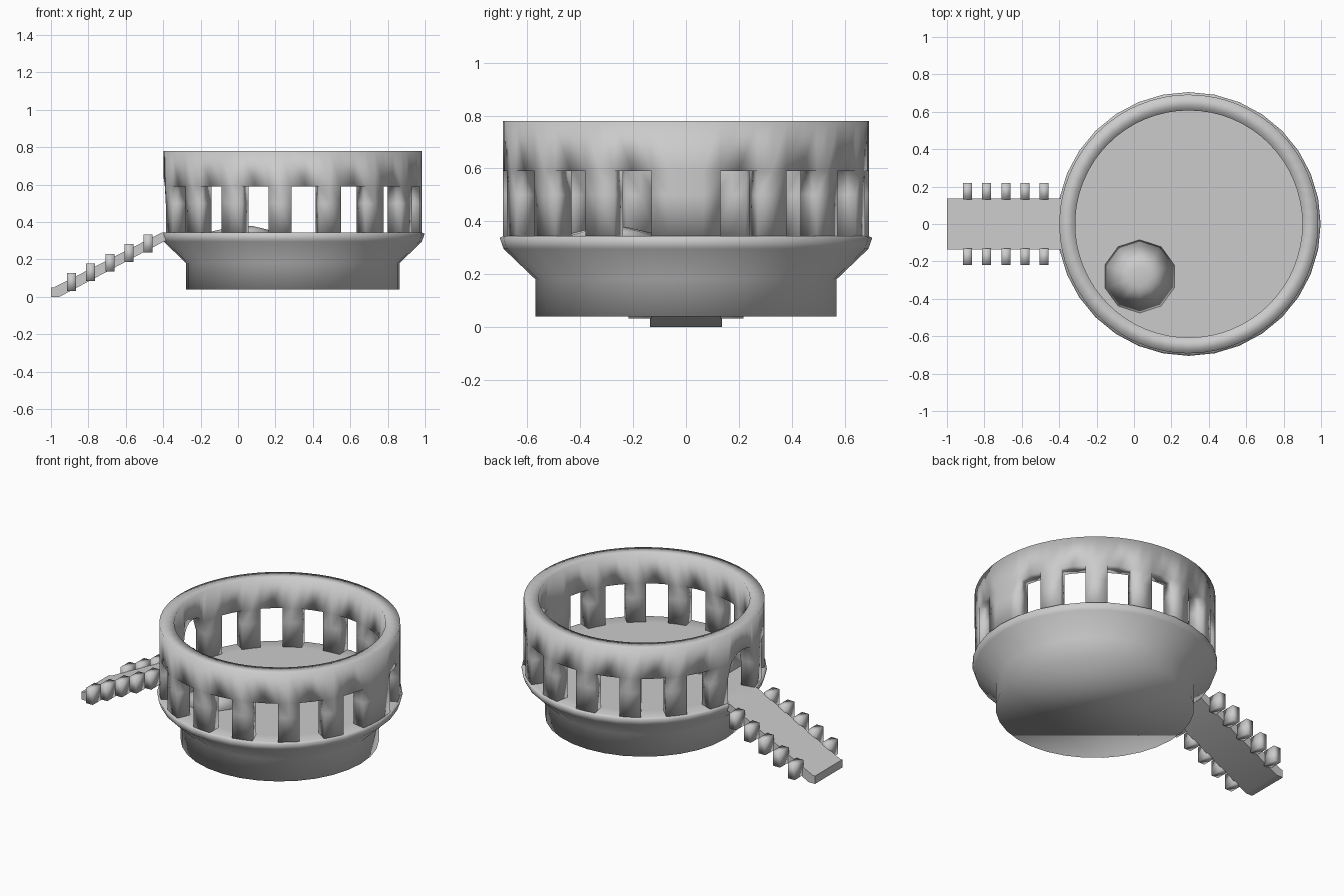
import bpy, bmesh, math
from mathutils import Vector

if "Cube" in bpy.data.objects:
    bpy.data.objects.remove(bpy.data.objects["Cube"])

CX = 0.293            # tower axis
FLOOR, LINTEL, TOP = 0.345, 0.59, 0.78
SPRING = 0.50         # where the door arch starts to curve
OUTER, INNER = 0.692, 0.607

stone = bpy.data.materials.new("plain grey")
stone.use_nodes = True
stone.diffuse_color = (0.6, 0.6, 0.6, 1)
stone.node_tree.nodes["Principled BSDF"].inputs["Base Color"].default_value = stone.diffuse_color


def finish(bm, name, angle=None):
    bmesh.ops.recalc_face_normals(bm, faces=bm.faces)
    mesh = bpy.data.meshes.new(name)
    bm.to_mesh(mesh)
    bm.free()
    mesh.materials.append(stone)
    obj = bpy.data.objects.new(name, mesh)
    bpy.context.collection.objects.link(obj)
    bpy.ops.object.select_all(action='DESELECT')
    obj.select_set(True)
    bpy.context.view_layer.objects.active = obj
    if angle is None:
        bpy.ops.object.shade_smooth()
    else:
        bpy.ops.object.shade_smooth_by_angle(angle=math.radians(angle))
    return obj


def polar(radius, degrees, z):
    a = math.radians(degrees)
    return Vector((CX + radius * math.cos(a), radius * math.sin(a), z))


def lathe(name, profile, segments=32):
    bm = bmesh.new()
    rings = [[bm.verts.new(polar(r, 360 * i / segments, z)) for i in range(segments)]
             for r, z in profile]
    for low, high in zip(rings, rings[1:]):
        for i in range(segments):
            j = (i + 1) % segments
            bm.faces.new((low[i], low[j], high[j], high[i]))
    bm.faces.new(rings[0])
    bm.faces.new(rings[-1])
    return finish(bm, name)


def block(name, x0, x1, y0, y1, z0, z1, slope=0.0, angle=None):
    """Box whose +x end is raised by slope."""
    bm = bmesh.new()
    bmesh.ops.create_cube(bm, size=1)
    for v in bm.verts:
        up = v.co.x > 0
        v.co = (x1 if up else x0, y1 if v.co.y > 0 else y0,
                (z1 if v.co.z > 0 else z0) + (slope if up else 0))
    return finish(bm, name, angle)


# Base: drum, flared underside, flange and floor
lathe("base_and_floor", [(0.57, 0.04), (0.57, 0.18), (0.69, 0.295),
                         (0.705, FLOOR - 0.008), (0.69, FLOOR), (0.6, FLOOR), (0.3, FLOOR)])

# Low mound on the floor
bm = bmesh.new()
bmesh.ops.create_cone(bm, cap_ends=True, segments=10, radius1=0.2, radius2=0.05, depth=0.035)
bmesh.ops.translate(bm, verts=bm.verts, vec=(0.03, -0.28, FLOOR + 0.0165))
finish(bm, "floor_mound")

# Gallery wall: wedge cells, where a face shared by two cells cancels out
cells = {}


def add_cell(a0, a1, lows, highs):
    ends = [[(r, round(a % 360, 3), round(z, 4)) for r, z in
             ((OUTER, lo), (OUTER, hi), (INNER, hi), (INNER, lo))]
            for a, lo, hi in zip((a0, a1), lows, highs)]
    faces = ends + [[ends[0][k], ends[0][(k + 1) % 4], ends[1][(k + 1) % 4], ends[1][k]]
                    for k in range(4)]
    for face in faces:
        face = list(dict.fromkeys(face))
        key = frozenset(face)
        if len(face) > 2 and cells.pop(key, None) is None:
            cells[key] = face


# Seven windows on each side, a broad pier opposite the door
half = 6.1
spans = []            # start angle, end angle, is a pier
edge = 0.0
for i in range(7):
    mid = 17 + 22.5 * i
    spans += [(edge, mid - half, True), (mid - half, mid + half, False)]
    edge = mid + half
spans.append((edge, 169, True))
for sign in (1, -1):
    for start, end, pier in spans:
        steps = 2
        for s in range(steps):
            a0, a1 = (sign * (start + (end - start) * (s + d) / steps) for d in (0, 1))
            add_cell(a0, a1, (LINTEL,) * 2, (TOP,) * 2)
            if pier:
                add_cell(a0, a1, (FLOOR,) * 2, (SPRING,) * 2)
                add_cell(a0, a1, (SPRING,) * 2, (LINTEL,) * 2)
    # Arched head of the doorway
    arch = [(169, SPRING), (171.4, LINTEL), (173.5, 0.617), (176.5, 0.635), (180, 0.64)]
    for (a0, z0), (a1, z1) in zip(arch, arch[1:]):
        if z0 < LINTEL:
            add_cell(sign * a0, sign * a1, (z0, z1), (LINTEL,) * 2)
        add_cell(sign * a0, sign * a1, (max(z0, LINTEL), z1), (TOP,) * 2)

bm = bmesh.new()
points = {}
for face in cells.values():
    for p in face:
        if p not in points:
            points[p] = bm.verts.new(polar(*p))
    bm.faces.new([points[p] for p in face])
finish(bm, "gallery_wall")

# Sloping ramp with a blunt foot
bm = bmesh.new()
side = [(-1, 0), (-0.955, 0), (-0.36, 0.315), (-0.36, FLOOR), (-0.405, FLOOR), (-0.985, 0.05), (-1, 0.05)]
foot = bm.faces.new([bm.verts.new((x, -0.137, z)) for x, z in side])
new = bmesh.ops.extrude_face_region(bm, geom=[foot])["geom"]
bmesh.ops.translate(bm, verts=[g for g in new if isinstance(g, bmesh.types.BMVert)], vec=(0, 0.274, 0))
finish(bm, "ramp", 30)

# Railing blocks along both sides of the ramp
for i in range(5):
    x, z = -0.89 + 0.1025 * i, 0.032 + 0.0515 * i
    for label, sign in (("left", 1), ("right", -1)):
        y0, y1 = sorted((sign * 0.13, sign * 0.218))
        block(f"ramp_block_{label}_{i + 1}", x - 0.024, x + 0.024, y0, y1, z, z + 0.095)
